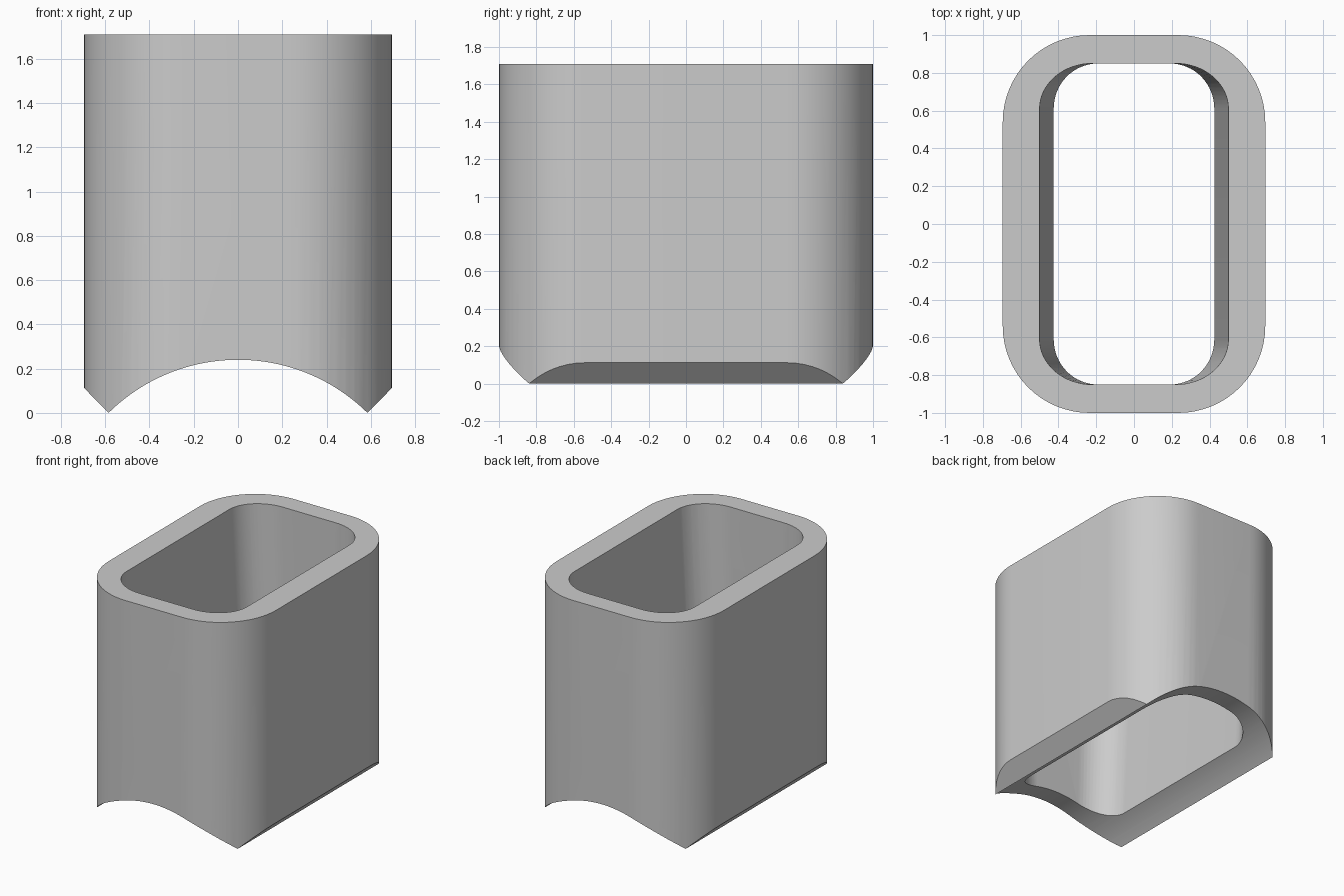
import bpy, bmesh, math

cube = bpy.data.objects.get("Cube")
if cube:
    bpy.data.objects.remove(cube, do_unlink=True)

HEIGHT = 1.71

grey = bpy.data.materials.new("plain grey")
grey.use_nodes = True
grey.diffuse_color = (0.6, 0.6, 0.6, 1)
grey.node_tree.nodes["Principled BSDF"].inputs["Base Color"].default_value = (0.6, 0.6, 0.6, 1)


def rounded_rect(hx, hy, rx, ry, steps=16):
    """Counter-clockwise outline with elliptical corners."""
    points = []
    for corner, (sx, sy) in enumerate([(1, 1), (-1, 1), (-1, -1), (1, -1)]):
        for i in range(steps + 1):
            a = (corner + i / steps) * math.pi / 2
            points.append((sx * (hx - rx) + rx * math.cos(a),
                           sy * (hy - ry) + ry * math.sin(a)))
    return points


def loft(name, lower, upper):
    """Closed solid between two matching loops of 3D points."""
    bm = bmesh.new()
    a = [bm.verts.new(p) for p in lower]
    b = [bm.verts.new(p) for p in upper]
    n = len(a)
    for i in range(n):
        j = (i + 1) % n
        bm.faces.new((a[i], a[j], b[j], b[i]))
    bm.faces.new(a[::-1])
    bm.faces.new(b)
    bmesh.ops.recalc_face_normals(bm, faces=bm.faces)
    mesh = bpy.data.meshes.new(name)
    bm.to_mesh(mesh)
    bm.free()
    mesh.materials.append(grey)
    obj = bpy.data.objects.new(name, mesh)
    bpy.context.collection.objects.link(obj)
    return obj


# Outer body
outline = rounded_rect(0.695, 1.0, 0.46, 0.46)
body = loft("sleeve_body", [(x, y, 0) for x, y in outline],
            [(x, y, HEIGHT) for x, y in outline])

# Through opening, narrowing sideways towards the bottom
opening = rounded_rect(0.5, 0.85, 0.28, 0.24)
z0, z1 = -0.1, HEIGHT + 0.05
def width_at(z):
    return 0.85 + 0.15 * (z - 0.12) / (HEIGHT - 0.12)
bore = loft("bore_cutter", [(x * width_at(z0), y, z0) for x, y in opening],
            [(x * width_at(z1), y, z1) for x, y in opening])

# Saddle arch with slanted outer edges, cut along the depth
tip, crown, rim = 0.585, 0.24, 0.112
radius = (tip ** 2 + crown ** 2) / (2 * crown)
sweep = math.asin(tip / radius)
arch = []
for i in range(49):
    a = sweep * (i / 24 - 1)
    arch.append((radius * math.sin(a), crown - radius * (1 - math.cos(a))))
slope = rim / (0.695 - tip)
profile = ([(-0.8, -0.3), (-0.8, slope * (0.8 - tip))] + arch
           + [(0.8, slope * (0.8 - tip)), (0.8, -0.3)])
saddle = loft("saddle_cutter", [(x, -1.2, z) for x, z in profile],
              [(x, 1.2, z) for x, z in profile])

# Cut the body
bpy.ops.object.select_all(action='DESELECT')
bpy.context.view_layer.objects.active = body
body.select_set(True)
for cutter in (bore, saddle):
    mod = body.modifiers.new(cutter.name, 'BOOLEAN')
    mod.operation = 'DIFFERENCE'
    mod.solver = 'EXACT'
    mod.object = cutter
    bpy.ops.object.modifier_apply(modifier=mod.name)
    bpy.data.objects.remove(cutter, do_unlink=True)

bpy.ops.object.shade_smooth_by_angle(angle=math.radians(30))
